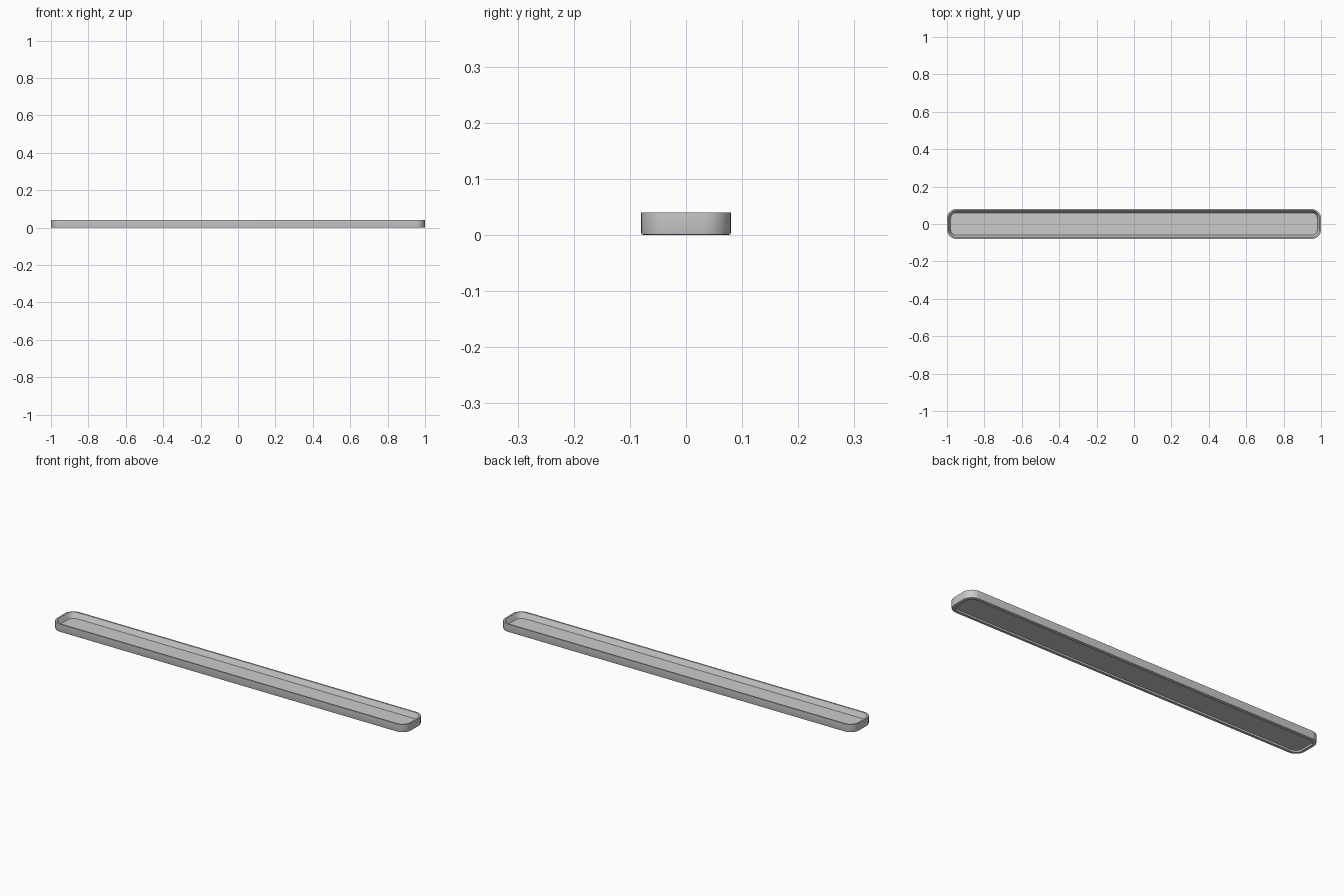
import bpy, bmesh, math

if "Cube" in bpy.data.objects:
    bpy.data.objects.remove(bpy.data.objects["Cube"])

HX, HY, R, SEG = 1.0, 0.08, 0.05, 10


def ring(bm, inset, z):
    """Rounded rectangle loop inset from the outer outline."""
    r = max(R - inset, 0.012)
    cx, cy = HX - inset - r, HY - inset - r
    out = []
    for k, (sx, sy) in enumerate([(1, 1), (-1, 1), (-1, -1), (1, -1)]):
        for i in range(SEG + 1):
            a = math.pi / 2 * (k + i / SEG)
            out.append(bm.verts.new((sx * cx + r * math.cos(a), sy * cy + r * math.sin(a), z)))
    return out


# Section from underside recess, round the outside, over the rim, to the floor
section = [(0.018, 0.008), (0.016, 0.0), (0.004, 0.0), (0.001, 0.001), (0.0, 0.004),
           (0.0, 0.04), (0.008, 0.04), (0.020, 0.014)]
bm = bmesh.new()
loops = [ring(bm, i, z) for i, z in section]
for a, b in zip(loops, loops[1:]):
    n = len(a)
    for i in range(n):
        j = (i + 1) % n
        bm.faces.new((a[i], a[j], b[j], b[i]))
bm.faces.new(loops[0][::-1])
bm.faces.new(loops[-1])
bmesh.ops.recalc_face_normals(bm, faces=bm.faces)
mesh = bpy.data.meshes.new("tray")
bm.to_mesh(mesh)
bm.free()
tray = bpy.data.objects.new("tray", mesh)
bpy.context.collection.objects.link(tray)
bpy.context.view_layer.objects.active = tray
tray.select_set(True)
bpy.ops.object.shade_smooth_by_angle(angle=math.radians(30))
